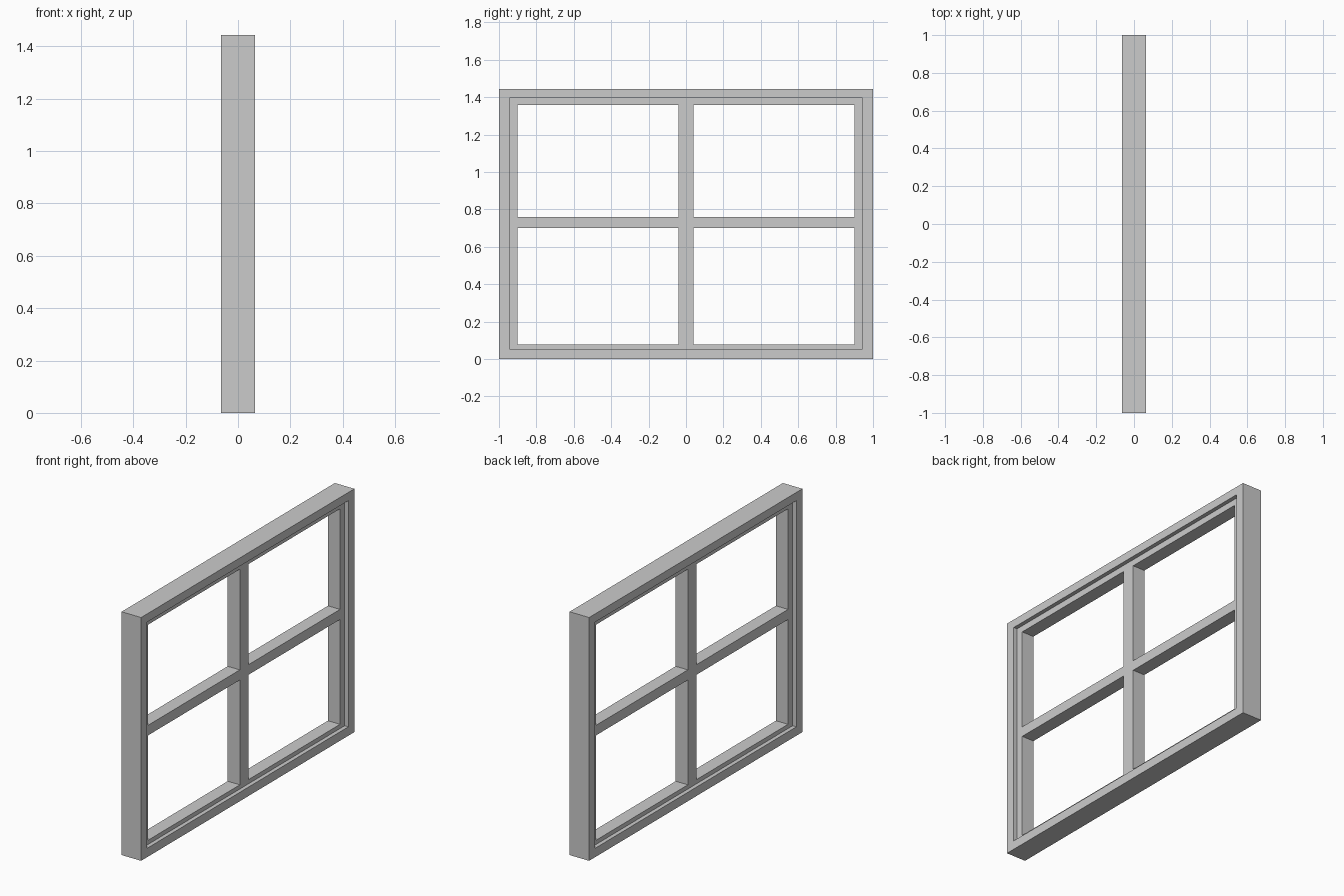
import bpy
import bmesh

if "Cube" in bpy.data.objects:
    bpy.data.objects.remove(bpy.data.objects["Cube"])


def lattice(name, ys, zs, depth):
    """Flat grid in the YZ plane, open at every odd/odd cell, extruded along x."""
    bm = bmesh.new()
    grid = [[bm.verts.new((-depth / 2, y, z)) for z in zs] for y in ys]
    for i in range(len(ys) - 1):
        for j in range(len(zs) - 1):
            if i % 2 and j % 2:
                continue  # opening
            bm.faces.new((grid[i][j], grid[i + 1][j],
                          grid[i + 1][j + 1], grid[i][j + 1]))
    ext = bmesh.ops.extrude_face_region(bm, geom=bm.faces[:])
    moved = [g for g in ext["geom"] if isinstance(g, bmesh.types.BMVert)]
    bmesh.ops.translate(bm, verts=moved, vec=(depth, 0, 0))
    bmesh.ops.recalc_face_normals(bm, faces=bm.faces[:])
    mesh = bpy.data.meshes.new(name)
    bm.to_mesh(mesh)
    bm.free()
    obj = bpy.data.objects.new(name, mesh)
    bpy.context.collection.objects.link(obj)
    return obj


# Deep outer casing
lattice("outer_frame", (-1, -0.943, 0.943, 1), (0, 0.053, 1.395, 1.444), 0.128)

# Thinner sash with crossing glazing bars, set back on both sides
lattice("window_sash", (-0.943, -0.9, -0.04, 0.04, 0.9, 0.943),
        (0.053, 0.078, 0.70, 0.76, 1.357, 1.395), 0.08)
